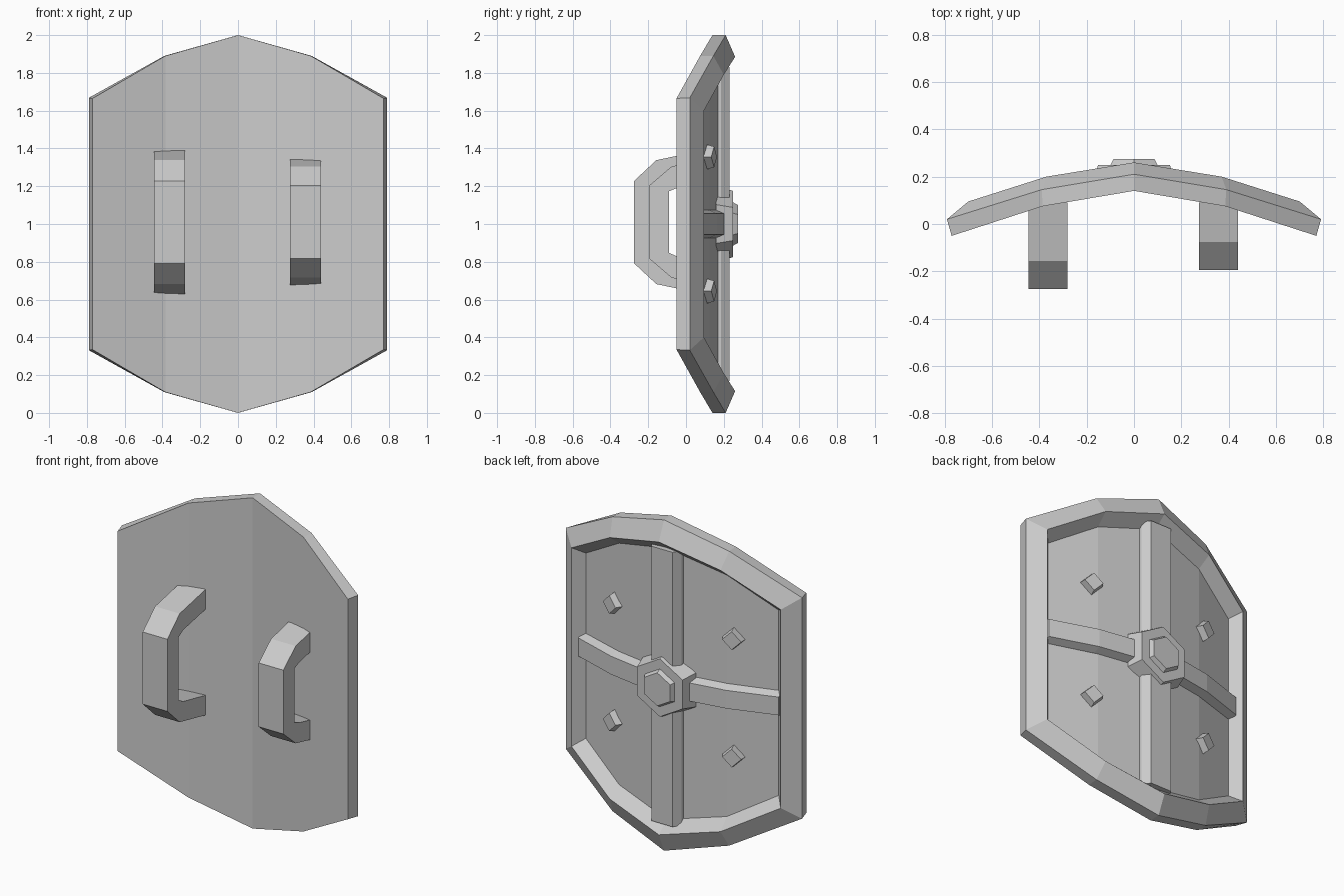
import bpy, bmesh, math
from mathutils import Matrix, Vector

if "Cube" in bpy.data.objects:
    bpy.data.objects.remove(bpy.data.objects["Cube"])


def finish(bm, name):
    bmesh.ops.recalc_face_normals(bm, faces=bm.faces)
    me = bpy.data.meshes.new(name)
    bm.to_mesh(me)
    bm.free()
    ob = bpy.data.objects.new(name, me)
    bpy.context.collection.objects.link(ob)
    return ob


def loft(name, rings, caps=True):
    """Bridge closed rings of equal point count, capping both ends."""
    bm = bmesh.new()
    vs = [[bm.verts.new(p) for p in r] for r in rings]
    n = len(vs[0])
    for a, b in zip(vs, vs[1:]):
        for i in range(n):
            j = (i + 1) % n
            bm.faces.new((a[i], a[j], b[j], b[i]))
    for r in (vs[0], vs[-1]):
        if caps:
            bm.faces.new(r)
        else:  # curved cap made of vertical strips
            for i in range(n // 2 - 1):
                q = [r[i], r[i + 1], r[n - 2 - i], r[n - 1 - i]]
                bm.faces.new(q)
    return finish(bm, name)


def panel_y(x):
    """Depth of the recessed panel, bent at the centre and at x = 0.385."""
    x = abs(x)
    return 0.185 - 0.169 * x if x < 0.385 else 0.12 - 0.325 * (x - 0.385)


# Shield body: (x, y, half height) at the centre, fold and edge of each outline
def outline(pts):
    top = [(-x, y, h) for x, y, h in reversed(pts)] + list(pts[1:])
    return ([(x, y, 1 + h) for x, y, h in top]
            + [(x, y, 1 - h) for x, y, h in reversed(top)])


levels = [
    [(0, 0.14, 1), (0.385, 0.075, 0.89), (0.77, -0.05, 0.665)],
    [(0, 0.21, 1), (0.39, 0.145, 0.89), (0.79, 0.02, 0.668)],
    [(0, 0.26, 0.885), (0.37, 0.2, 0.79), (0.70, 0.095, 0.60)],
    [(0, panel_y(0), 0.82), (0.36, panel_y(0.36), 0.73), (0.645, panel_y(0.645), 0.56)],
]
loft("shield_body", [outline(l) for l in levels], caps=False)

# Vertical band with chamfered sides
sec = [(-0.1, 0.16), (-0.1, 0.185), (-0.07, 0.23), (0.07, 0.23), (0.1, 0.185), (0.1, 0.16)]
loft("vertical_band", [[(x, y, z) for x, y in sec] for z in (0.17, 1.83)])

# Horizontal band following the curve of the panel
rings = []
for x in (-0.67, -0.385, 0, 0.385, 0.67):
    y = panel_y(x)
    rings.append([(x, y + d, 1 + z) for d, z in
                  ((-0.02, -0.075), (0, -0.075), (0.045, -0.055),
                   (0.045, 0.055), (0, 0.075), (-0.02, 0.075))])
loft("horizontal_band", rings)


# Bosses and studs: tapered polygons with a corner pointing up
def stud(name, sides, r1, r2, y1, y2, loc=(0, 0, 1), tilt=0):
    ring = [(math.sin(math.tau * i / sides), math.cos(math.tau * i / sides))
            for i in range(sides)]
    ob = loft(name, [[(r * x, y, r * z) for x, z in ring] for r, y in ((r1, y1), (r2, y2))])
    ob.data.transform(Matrix.Translation(Vector(loc)) @ Matrix.Rotation(tilt, 4, 'Z'))


stud("boss_base", 6, 0.205, 0.175, 0.16, 0.25)
stud("boss_cap", 6, 0.12, 0.1, 0.24, 0.275)
for sx in (-1, 1):
    for sz in (-1, 1):
        stud("rivet", 4, 0.068, 0.055, -0.015, 0.035,
             (sx * 0.4, panel_y(0.4), 1 + sz * 0.355), -sx * math.radians(16))


# Handles: symmetric side profile (y, half height) extruded along x
def handle(name, x0, x1, half):
    prof = [(y, 1.01 + h) for y, h in half] + [(y, 1.01 - h) for y, h in reversed(half)]
    outer, inner = prof[:3] + prof[-3:], prof[3:-3]
    bm = bmesh.new()
    o = [[bm.verts.new((x, *p)) for p in outer] for x in (x0, x1)]
    i = [[bm.verts.new((x, *p)) for p in inner] for x in (x0, x1)]
    for k in (0, 1):
        bm.faces.new(o[k] + i[k][::-1])
    a, b = [o[k] + i[k][::-1] for k in (0, 1)]
    for k in range(len(a)):
        j = (k + 1) % len(a)
        bm.faces.new((a[k], a[j], b[j], b[k]))
    return finish(bm, name)


def grip(y, h):
    """Outer three points then inner three, from plate to grip."""
    return [(0.09, h[0]), (y + 0.118, h[1]), (y, h[2]),
            (0.09, h[0] - 0.12), (y + 0.15, h[1] - 0.112), (y + 0.105, h[2] - 0.03)]


handle("arm_handle", -0.445, -0.28, grip(-0.275, (0.38, 0.328, 0.218)))
handle("hand_grip", 0.275, 0.44, grip(-0.195, (0.332, 0.294, 0.193)))
